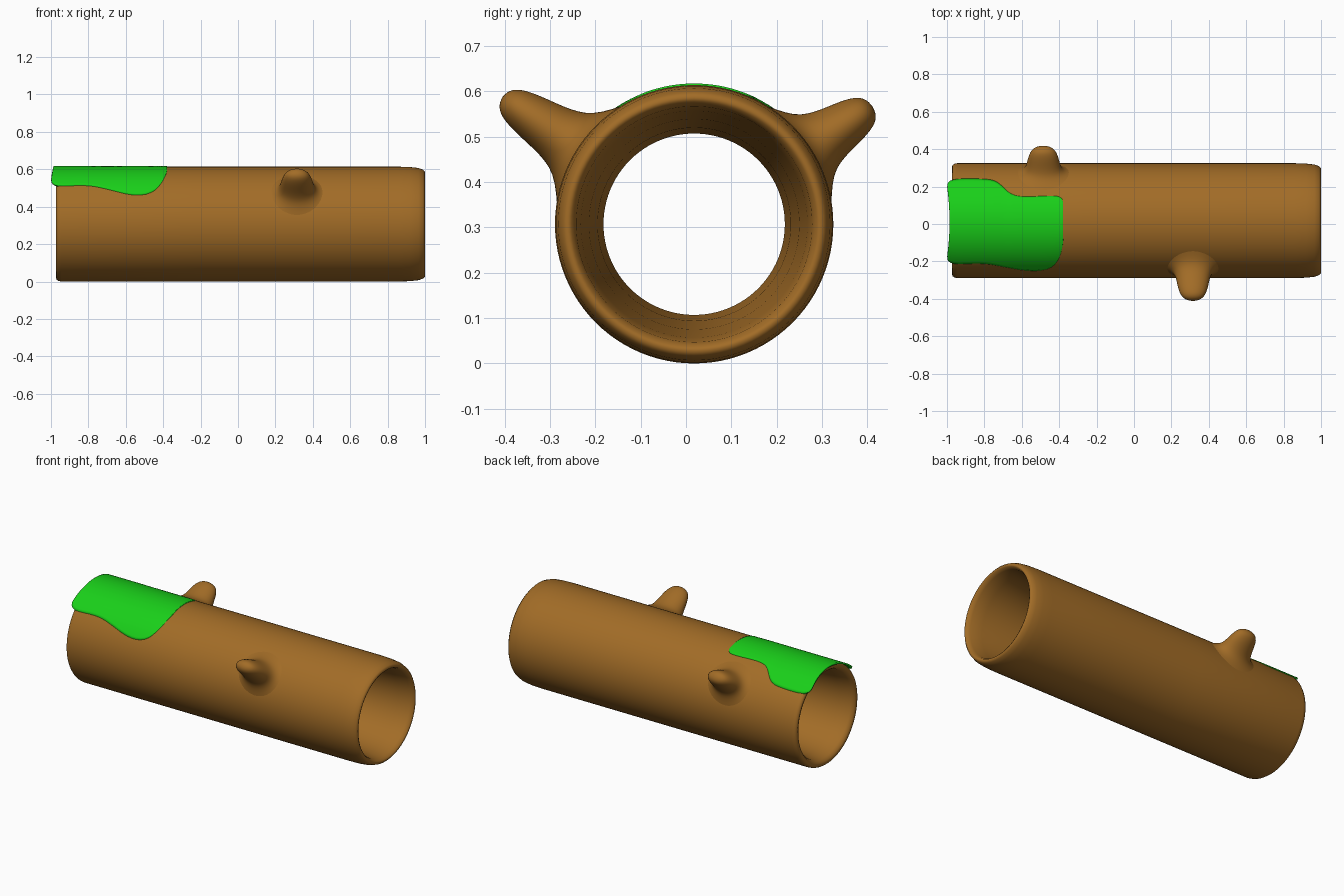
import bpy, bmesh, math
from mathutils import Vector

if "Cube" in bpy.data.objects:
    bpy.data.objects.remove(bpy.data.objects["Cube"])

CY, CZ, R = 0.018, 0.307, 0.307   # log axis and outer radius


def material(name, color):
    m = bpy.data.materials.new(name)
    m.diffuse_color = color
    m.use_nodes = True
    m.node_tree.nodes["Principled BSDF"].inputs["Base Color"].default_value = m.diffuse_color
    return m


def make(name, bm, mat):
    bmesh.ops.recalc_face_normals(bm, faces=bm.faces)
    me = bpy.data.meshes.new(name)
    bm.to_mesh(me)
    bm.free()
    me.materials.append(mat)
    for p in me.polygons:
        p.use_smooth = True
    ob = bpy.data.objects.new(name, me)
    bpy.context.collection.objects.link(ob)
    return ob


def bridge(bm, rings, closed=False):
    pairs = list(zip(rings, rings[1:]))
    if closed:
        pairs.append((rings[-1], rings[0]))
    for a, b in pairs:
        n = len(a)
        for i in range(n):
            j = (i + 1) % n
            bm.faces.new((a[i], a[j], b[j], b[i]))


bark = material("bark", (0.36, 0.15, 0.02, 1))
green = material("moss", (0.01, 0.63, 0.01, 1))

# hollow log: lathed wall profile (x, radius), inside narrows to the middle
profile = [(-0.945, R), (-0.2, R), (0.4, R), (0.86, R), (0.92, 0.305), (0.965, 0.3),
           (0.99, 0.291), (1.0, 0.28), (0.995, 0.27), (0.975, 0.26), (0.9, 0.25),
           (0.7, 0.232), (0.4, 0.213), (0.1, 0.2), (-0.1, 0.2), (-0.4, 0.213),
           (-0.7, 0.232), (-0.88, 0.25), (-0.95, 0.262), (-0.968, 0.274),
           (-0.973, 0.288), (-0.97, 0.297), (-0.96, 0.304)]
bm = bmesh.new()
rings = []
for x, r in profile:
    rings.append([bm.verts.new((x, CY + r * math.cos(a), CZ + r * math.sin(a)))
                  for a in (2 * math.pi * i / 96 for i in range(96))])
bridge(bm, rings, closed=True)
make("hollow_log", bm, bark)


# branch stubs: flared elliptical rings blending from the log surface to a tip
def branch(name, x0, angle, tip):
    axis = Vector((0, math.cos(angle), math.sin(angle)))
    perp = Vector((0, -math.sin(angle), math.cos(angle)))
    # (fraction of height, half width along log, half width across)
    sections = [(-0.02, 0.15, 0.145), (0.02, 0.125, 0.112), (0.115, 0.104, 0.079),
                (0.25, 0.093, 0.065), (0.41, 0.087, 0.057), (0.6, 0.08, 0.051),
                (0.75, 0.072, 0.045), (0.86, 0.061, 0.038), (0.93, 0.048, 0.03),
                (0.98, 0.028, 0.018)]
    bm = bmesh.new()
    rings = []
    for t, wx, wp in sections:
        ring = []
        for i in range(32):
            a = 2 * math.pi * i / 32
            v = wp * math.sin(a)
            surf = math.sqrt(R * R - v * v)
            h = surf + t * (tip - surf)
            ring.append(bm.verts.new(Vector((x0 + wx * math.cos(a), CY, CZ)) + axis * h + perp * v))
        rings.append(ring)
    bridge(bm, rings)
    top = bm.verts.new(Vector((x0, CY, CZ)) + axis * tip)
    for i in range(32):
        bm.faces.new((rings[-1][i], rings[-1][(i + 1) % 32], top))
    ob = make(name, bm, bark)
    sub = ob.modifiers.new("smooth", 'SUBSURF')
    sub.levels = sub.render_levels = 1


branch("front_branch", 0.315, math.radians(180 - 33.5), 0.508)
branch("back_branch", -0.485, math.radians(33.5), 0.472)

# moss patch: wavy sheet wrapped on the log, columns of (x, front y, back y)
columns = [(-1.0, -0.19, 0.215), (-0.985, -0.21, 0.235), (-0.94, -0.217, 0.243),
           (-0.86, -0.211, 0.243), (-0.79, -0.213, 0.241), (-0.745, -0.22, 0.235),
           (-0.71, -0.227, 0.21), (-0.675, -0.233, 0.17), (-0.635, -0.241, 0.15),
           (-0.58, -0.249, 0.145), (-0.52, -0.252, 0.148), (-0.46, -0.243, 0.151),
           (-0.425, -0.222, 0.151), (-0.4, -0.185, 0.148), (-0.385, -0.14, 0.137),
           (-0.379, -0.1, 0.12)]
RM, ROWS = 0.3105, 16
bm = bmesh.new()
grid = []
for k, (x, y0, y1) in enumerate(columns):
    a0, a1 = math.asin((y0 - CY) / RM), math.asin((y1 - CY) / RM)
    col = []
    for i in range(ROWS + 1):
        f = i / ROWS
        a = a0 + (a1 - a0) * f
        dx = 0.014 * math.sin(math.pi * f) if k < 2 else 0   # sagging end edge
        col.append(bm.verts.new((x + dx, CY + RM * math.sin(a), CZ + RM * math.cos(a))))
    grid.append(col)
for a, b in zip(grid, grid[1:]):
    for i in range(ROWS):
        bm.faces.new((a[i], b[i], b[i + 1], a[i + 1]))
moss = make("moss_patch", bm, green)
if moss.data.polygons[len(moss.data.polygons) // 2].normal.z < 0:
    moss.data.flip_normals()
sub = moss.modifiers.new("smooth", 'SUBSURF')
sub.levels = sub.render_levels = 1
sol = moss.modifiers.new("thickness", 'SOLIDIFY')
sol.thickness = 0.01
sol.offset = -1
